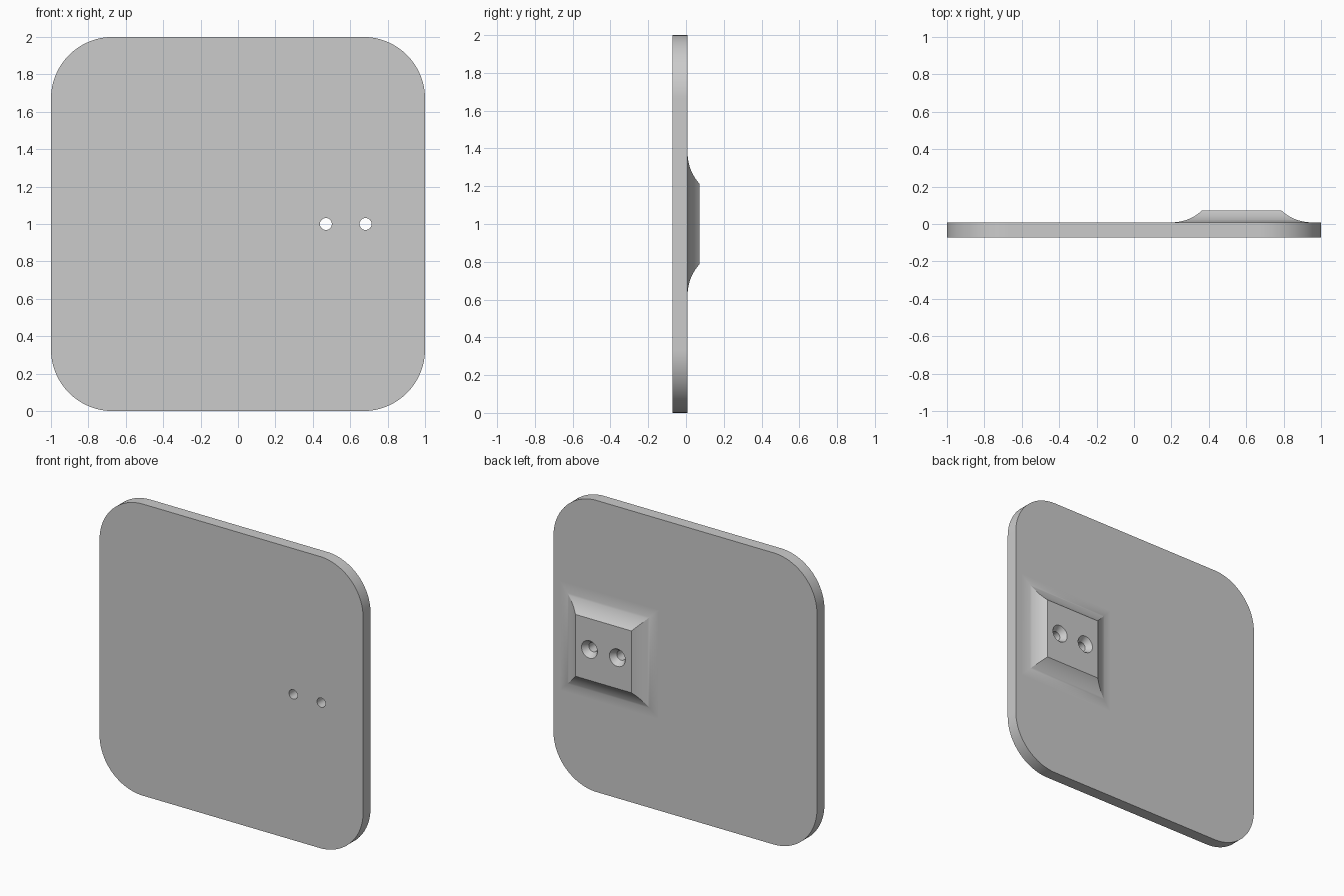
import bpy
import bmesh
import math

old = bpy.data.objects.get("Cube")
if old:
    bpy.data.objects.remove(old, do_unlink=True)

FRONT, BACK, BOSS_TOP = -0.0725, 0.0085, 0.0725
BOSS_X, MID_Z = 0.576, 1.0

grey = bpy.data.materials.new("plain grey")
grey.use_nodes = True
colour = (0.6, 0.6, 0.6, 1)
grey.diffuse_color = colour
grey.node_tree.nodes["Principled BSDF"].inputs["Base Color"].default_value = colour


def rounded_square(half, radius, steps):
    """Outline of a square as (x, z) pairs, with arcs when radius is set."""
    pts = []
    for corner in range(4):
        mid = math.radians(45 + 90 * corner)
        cx = math.copysign(half - radius, math.cos(mid))
        cz = math.copysign(half - radius, math.sin(mid))
        for i in range(steps + 1):
            a = math.radians(90 * (corner + i / max(steps, 1)))
            pts.append((cx + radius * math.cos(a), cz + radius * math.sin(a)))
    return pts


def circle(radius, count=48):
    return [(radius * math.cos(math.tau * i / count),
             radius * math.sin(math.tau * i / count)) for i in range(count)]


def loft(name, x, rings):
    """Closed solid through (y, outline) rings stacked along y."""
    bm = bmesh.new()
    loops = [[bm.verts.new((x + px, y, MID_Z + pz)) for px, pz in outline]
             for y, outline in rings]
    for low, high in zip(loops, loops[1:]):
        for i in range(len(low)):
            j = (i + 1) % len(low)
            bm.faces.new((low[i], low[j], high[j], high[i]))
    bm.faces.new(loops[0])
    bm.faces.new(loops[-1])
    bmesh.ops.recalc_face_normals(bm, faces=bm.faces)
    mesh = bpy.data.meshes.new(name)
    bm.to_mesh(mesh)
    bm.free()
    mesh.materials.append(grey)
    obj = bpy.data.objects.new(name, mesh)
    bpy.context.collection.objects.link(obj)
    return obj


def combine(target, tool, operation):
    """Apply a boolean and remove the tool."""
    mod = target.modifiers.new("combine", "BOOLEAN")
    mod.operation, mod.solver, mod.object = operation, "EXACT", tool
    bpy.context.view_layer.objects.active = target
    bpy.ops.object.modifier_apply(modifier=mod.name)
    bpy.data.objects.remove(tool, do_unlink=True)


# Rounded square plate
outline = rounded_square(1.0, 0.33, 24)
plate = loft("mounting_plate", 0, [(FRONT, outline), (BACK, outline)])

# Raised boss whose concave flanks run tangent into the plate
width, height = 0.163, BOSS_TOP - BACK
radius = (width ** 2 + height ** 2) / (2 * height)
sweep = math.asin(width / radius)
rings = [(BACK - 0.02, rounded_square(0.375, 0, 0))]
for i in range(15):
    a = sweep * i / 14
    rings.append((BACK + radius * (1 - math.cos(a)),
                  rounded_square(0.375 - radius * math.sin(a), 0, 0)))
combine(plate, loft("boss", BOSS_X, rings), "UNION")

# Two countersunk screw holes
for side in (-1, 1):
    cutter = loft("hole_cutter", BOSS_X + side * 0.106, [
        (FRONT - 0.05, circle(0.032)),
        (BOSS_TOP - 0.04, circle(0.032)),
        (BOSS_TOP, circle(0.06)),
        (BOSS_TOP + 0.05, circle(0.06))])
    combine(plate, cutter, "DIFFERENCE")

# Smooth curves, crisp edges
bpy.ops.object.select_all(action="DESELECT")
plate.select_set(True)
bpy.context.view_layer.objects.active = plate
bpy.ops.object.shade_smooth_by_angle(angle=math.radians(20))
weighted = plate.modifiers.new("even_shading", "WEIGHTED_NORMAL")
weighted.keep_sharp = True
